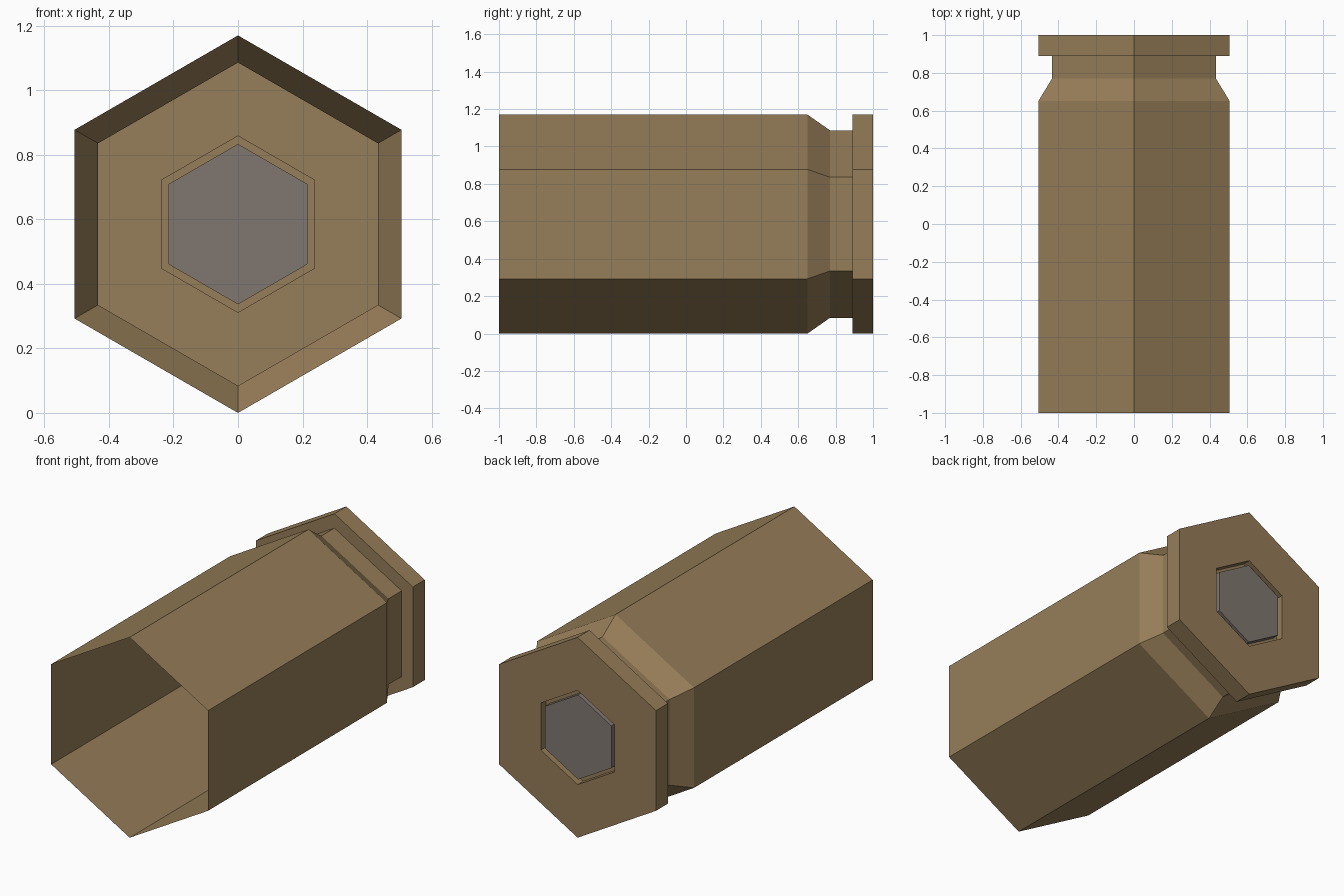
import bpy, bmesh, math

if "Cube" in bpy.data.objects:
    bpy.data.objects.remove(bpy.data.objects["Cube"])

AXIS_Z = 0.585   # height of the long axis
SIDES = 6


def make_material(name, rgb):
    mat = bpy.data.materials.new(name)
    mat.diffuse_color = (*rgb, 1.0)
    mat.use_nodes = True
    mat.node_tree.nodes["Principled BSDF"].inputs["Base Color"].default_value = mat.diffuse_color
    return mat


def hex_lathe(name, profile, mat, cap_end=False):
    """Skin hexagonal rings along y; profile holds (y, corner radius)."""
    bm = bmesh.new()
    rings = []
    for y, r in profile:
        angles = [math.tau * k / SIDES for k in range(SIDES)]
        rings.append([bm.verts.new((r * math.sin(a), y, AXIS_Z + r * math.cos(a)))
                      for a in angles])
    for a, b in zip(rings, rings[1:]):
        for k in range(SIDES):
            n = (k + 1) % SIDES
            bm.faces.new((a[k], a[n], b[n], b[k]))
    if cap_end:
        bm.faces.new(rings[-1])
    mesh = bpy.data.meshes.new(name)
    bm.to_mesh(mesh)
    bm.free()
    mesh.materials.append(mat)
    obj = bpy.data.objects.new(name, mesh)
    bpy.context.collection.objects.link(obj)
    return obj


brass = make_material("brass brown", (0.305, 0.205, 0.098))
steel = make_material("warm grey", (0.216, 0.184, 0.162))

# Casing: open tube, taper, extraction groove, rim, back face and primer groove
hex_lathe("casing", [
    (-1.0, 0.585), (0.65, 0.585), (0.77, 0.501), (0.89, 0.501),
    (0.89, 0.585), (1.0, 0.585), (1.0, 0.275), (0.95, 0.275), (0.95, 0.247),
], brass)

# Primer: small cap set inside the groove of the back face
hex_lathe("primer", [(0.95, 0.247), (0.995, 0.247)], steel, cap_end=True)
